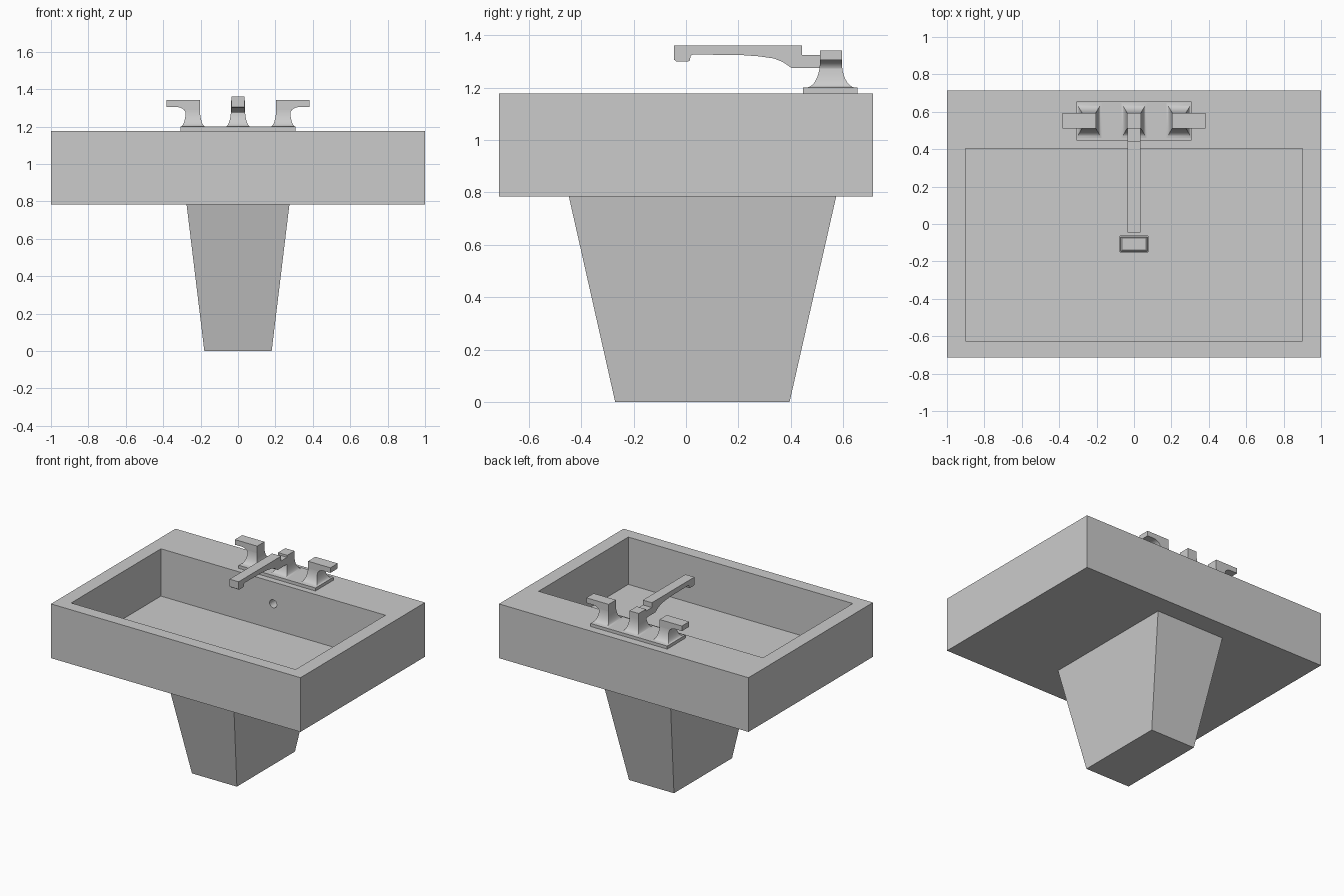
import bpy, bmesh, math

if "Cube" in bpy.data.objects:
    bpy.data.objects.remove(bpy.data.objects["Cube"])


def make_object(name, bm):
    bmesh.ops.recalc_face_normals(bm, faces=bm.faces)
    mesh = bpy.data.meshes.new(name)
    bm.to_mesh(mesh)
    bm.free()
    obj = bpy.data.objects.new(name, mesh)
    bpy.context.collection.objects.link(obj)
    return obj


def loft(name, sections):
    """Stack rectangles (x0, x1, y0, y1, z) into a closed solid."""
    bm = bmesh.new()
    rings = [[bm.verts.new(p) for p in ((x0, y0, z), (x1, y0, z), (x1, y1, z), (x0, y1, z))]
             for x0, x1, y0, y1, z in sections]
    for a, b in zip(rings, rings[1:]):
        for i in range(4):
            j = (i + 1) % 4
            bm.faces.new((a[i], a[j], b[j], b[i]))
    bm.faces.new(rings[0])
    bm.faces.new(rings[-1])
    return make_object(name, bm)


def box(name, x0, x1, y0, y1, z0, z1):
    return loft(name, [(x0, x1, y0, y1, z0), (x0, x1, y0, y1, z1)])


def prism(name, start, end):
    """Join two matching outlines into a solid."""
    bm = bmesh.new()
    a = [bm.verts.new(p) for p in start]
    b = [bm.verts.new(p) for p in end]
    for i in range(len(a)):
        j = (i + 1) % len(a)
        bm.faces.new((a[i], a[j], b[j], b[i]))
    bm.faces.new(a)
    bm.faces.new(b)
    return make_object(name, bm)


def smooth(obj):
    bpy.ops.object.select_all(action='DESELECT')
    obj.select_set(True)
    bpy.context.view_layer.objects.active = obj
    bpy.ops.object.shade_smooth_by_angle(angle=math.radians(30))


def cut(obj, cutter):
    mod = obj.modifiers.new("cut", 'BOOLEAN')
    mod.operation = 'DIFFERENCE'
    mod.solver = 'EXACT'
    mod.object = cutter
    bpy.context.view_layer.objects.active = obj
    bpy.ops.object.modifier_apply(modifier=mod.name)
    bpy.data.objects.remove(cutter)


# Basin with bowl, drain recess and overflow hole
FLOOR = 0.835
basin = box("basin", -1, 1, -0.713, 0.713, 0.785, 1.178)
cut(basin, box("bowl_cutter", -0.9, 0.9, -0.625, 0.403, FLOOR, 1.3))
cut(basin, box("drain_cutter", -0.08, 0.08, -0.155, -0.06, 0.81, 0.9))
bpy.ops.mesh.primitive_cylinder_add(vertices=24, radius=0.029, depth=0.16,
                                    location=(0, 0.39, 1.02),
                                    rotation=(math.pi / 2, 0, 0))
cut(basin, bpy.context.object)

# Drain rim and stopper
rim = box("drain_rim", -0.088, 0.088, -0.163, -0.052, FLOOR - 0.01, FLOOR + 0.005)
cut(rim, box("rim_cutter", -0.076, 0.076, -0.151, -0.064, 0.8, 0.9))
loft("drain_stopper", [(-0.071, 0.071, -0.146, -0.069, 0.81),
                       (-0.071, 0.071, -0.146, -0.069, FLOOR - 0.002),
                       (-0.065, 0.065, -0.140, -0.075, FLOOR + 0.004)])

# Tapered pedestal
loft("pedestal", [(-0.18, 0.18, -0.27, 0.395, 0),
                  (-0.275, 0.275, -0.447, 0.573, 0.785)])

# Faucet base plate
box("faucet_plate", -0.308, 0.308, 0.447, 0.655, 1.176, 1.2)


def flared_post(name, cx, top):
    """Square post that sweeps outward at its foot."""
    sections = []
    for i in range(9):
        a = math.radians(90 * i / 8)
        gx, gy = 0.03 * (1 - math.sin(a)), 0.052 * (1 - math.sin(a))
        dz = 1 - math.cos(a)
        sections.append((cx - 0.037 - gx, cx + 0.037 + gx,
                         0.511 - gy, 0.594 + gy, 1.2 + 0.1 * dz))
    sections.append((cx - 0.037, cx + 0.037, 0.511, 0.594, top))
    smooth(loft(name, sections))


# Handles, mirrored left and right
for side, s in (("left", -1), ("right", 1)):
    flared_post(side + "_handle_post", s * 0.241, 1.32)
    outline = [(0.204, 1.342), (0.383, 1.342), (0.383, 1.305)]
    for i in range(8):
        a = math.radians(90 * i / 7)
        outline.append((0.33 - 0.052 * math.sin(a), 1.305 - 0.04 * (1 - math.cos(a))))
    outline.append((0.204, 1.265))
    smooth(prism(side + "_handle_lever",
                 [(s * x, 0.5105, z) for x, z in outline],
                 [(s * x, 0.5945, z) for x, z in outline]))

# Spout: centre post and arm
flared_post("spout_post", 0, 1.34)
arm = [(-0.045, 1.36), (0.442, 1.36), (0.442, 1.325), (0.53, 1.325), (0.53, 1.275),
       (0.402, 1.275), (0.37, 1.297), (0.335, 1.311), (0.28, 1.319), (0.21, 1.324),
       (0.025, 1.326), (0.017, 1.32), (0.015, 1.303), (0.008, 1.3), (-0.038, 1.3),
       (-0.045, 1.306)]
smooth(prism("spout_arm", [(-0.036, y, z) for y, z in arm],
             [(0.036, y, z) for y, z in arm]))
